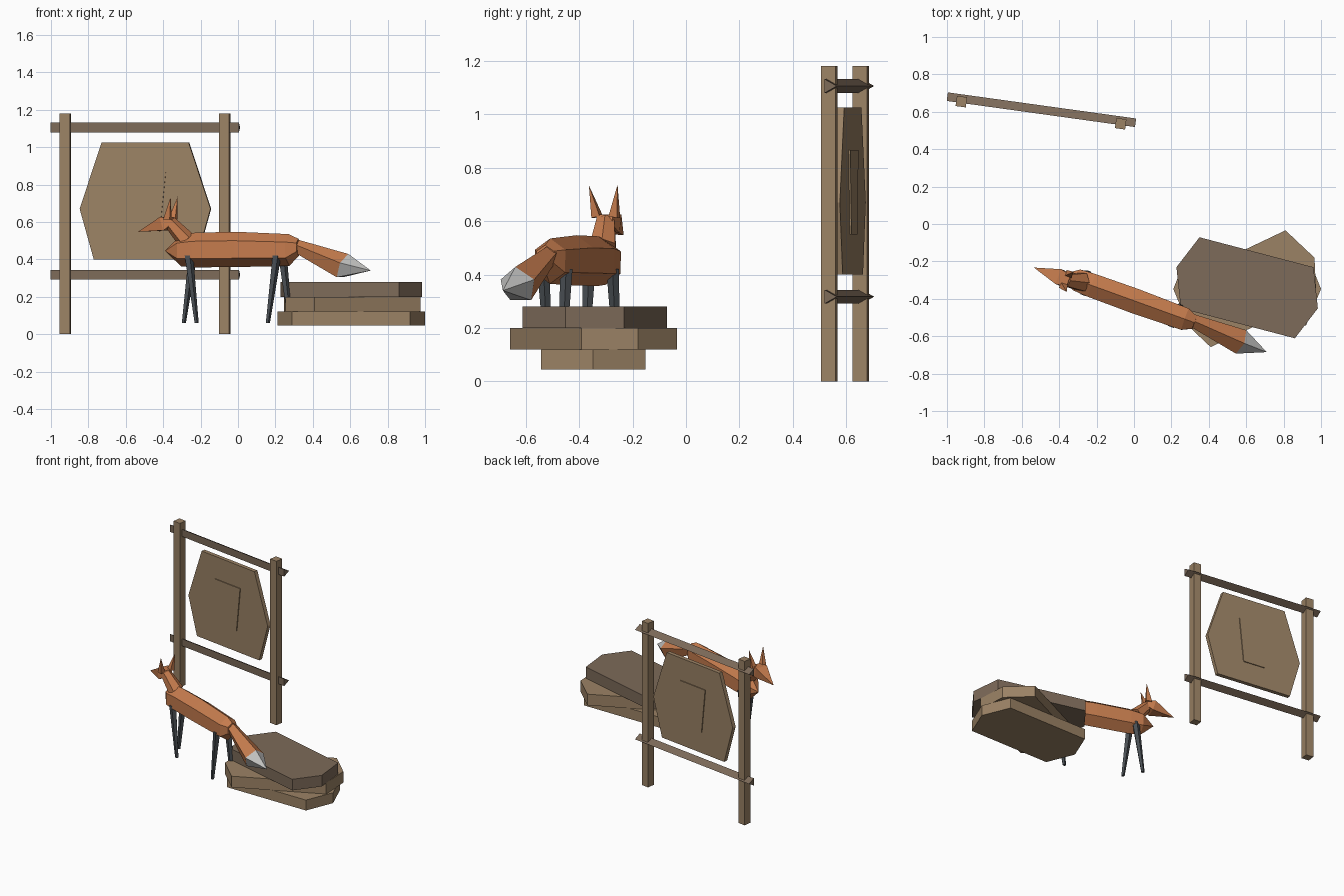
import bpy, bmesh, math
from mathutils import Vector, Matrix

if "Cube" in bpy.data.objects:
    bpy.data.objects.remove(bpy.data.objects["Cube"])

def material(name, rgb):
    m = bpy.data.materials.new(name)
    m.diffuse_color = (*rgb, 1)
    m.use_nodes = True
    m.node_tree.nodes["Principled BSDF"].inputs["Base Color"].default_value = m.diffuse_color
    return m

LIGHT = material("light_wood", (0.33, 0.225, 0.13))
DARK = material("dark_wood", (0.205, 0.145, 0.10))
ORANGE = material("orange_fur", (0.56, 0.20, 0.075))
GREY = material("tail_tip_grey", (0.54, 0.54, 0.53))
CHARCOAL = material("charcoal", (0.068, 0.078, 0.088))

def finish(name, bm, mat, matrix=None):
    if matrix:
        bm.transform(matrix)
    bmesh.ops.recalc_face_normals(bm, faces=bm.faces)
    me = bpy.data.meshes.new(name)
    bm.to_mesh(me)
    bm.free()
    me.materials.append(mat)
    ob = bpy.data.objects.new(name, me)
    bpy.context.collection.objects.link(ob)
    return ob

def prism(name, outline, offset, mat, matrix=None):
    """Extrude a closed outline of 3D points by an offset."""
    bm = bmesh.new()
    a = [bm.verts.new(p) for p in outline]
    b = [bm.verts.new(Vector(p) + Vector(offset)) for p in outline]
    bm.faces.new(a)
    bm.faces.new(b)
    for i in range(len(a)):
        j = (i + 1) % len(a)
        bm.faces.new((a[i], a[j], b[j], b[i]))
    return finish(name, bm, mat, matrix)

def loft(name, sections, sides, mat, phase=0.0, axis=None):
    """Sections are (centre, half width, half height); zero size makes a point."""
    bm = bmesh.new()
    d = Vector(axis) if axis else Vector(sections[-1][0]) - Vector(sections[0][0])
    d.normalize()
    side = d.cross(Vector((0, 0, 1))) if abs(d.z) < 0.9 else Vector((0.94, -0.34, 0))
    side.normalize()
    up = side.cross(d)
    rings = []
    for c, w, h in sections:
        if w == 0:
            rings.append([bm.verts.new(c)])
            continue
        ring = []
        for i in range(sides):
            t = 2 * math.pi * i / sides + phase
            ring.append(bm.verts.new(Vector(c) + side * w * math.sin(t) + up * h * math.cos(t)))
        rings.append(ring)
    for a, b in zip(rings, rings[1:]):
        for i in range(sides):
            j = (i + 1) % sides
            vs = [a[i % len(a)], a[j % len(a)], b[j % len(b)], b[i % len(b)]]
            bm.faces.new(list(dict.fromkeys(vs)))
    for r in (rings[0], rings[-1]):
        if len(r) > 2:
            bm.faces.new(r)
    return finish(name, bm, mat)

# Sign frame: two posts, two triangular rails, board and raised panel
FRAME = Matrix.Translation((-0.495, 0.61, 0)) @ Matrix.Rotation(math.radians(-7.9), 4, 'Z')
P = 0.0275
for label, x in (("left", -0.43), ("right", 0.43)):
    base = [(x - P, -0.015 - P, 0), (x + P, -0.015 - P, 0),
            (x + P, -0.015 + P, 0), (x - P, -0.015 + P, 0)]
    prism(label + "_post", base, (0, 0, 1.18), LIGHT, FRAME)
for label, z in (("lower", 0.317), ("upper", 1.105)):
    tri = [(-0.508, -0.022, z - 0.026), (-0.508, -0.022, z + 0.026), (-0.508, 0.024, z)]
    prism(label + "_rail", tri, (1.016, 0, 0), DARK, FRAME)
board = [(-0.353, 0.67), (-0.235, 1.025), (0.235, 1.025), (0.353, 0.67), (0.277, 0.4), (-0.277, 0.4)]
prism("board", [(x, -0.014, z) for x, z in board], (0, 0.028, 0), LIGHT, FRAME)
panel = [(-0.112, 0.865), (0.112, 0.865), (0.08, 0.55), (-0.08, 0.55)]
prism("panel", [(x, -0.02, z) for x, z in panel], (0, 0.04, 0), LIGHT, FRAME)

# Stacked slabs: point-symmetric hexagons (centre, half of the outline)
slabs = (
    ("bottom_slab", (0.605, -0.347), [(0.395, 0), (0.315, 0.195), (-0.315, 0.195)], 0.045, 0.12, LIGHT),
    ("middle_slab", (0.61, -0.346), [(0.365, -0.044), (0.355, 0.166), (0.20, 0.312)], 0.12, 0.2, LIGHT),
    ("top_slab", (0.605, -0.341), [(0.378, -0.11), (0.355, 0.11), (-0.255, 0.27)], 0.2, 0.28, DARK),
)
for name, (cx, cy), half, z0, z1, mat in slabs:
    pts = half + [(-x, -y) for x, y in half]
    prism(name, [(cx + x, cy + y, z0) for x, y in pts], (0, 0, z1 - z0), mat)

# Fox body, along an axis turned in plan
AXIS = Vector((0.94, -0.34, 0)).normalized()
LATERAL = Vector((0.34, 0.94, 0)).normalized()

def along(s, lat=0.0, z=0.45):
    return Vector((0, -0.41, z)) + AXIS * s + LATERAL * lat

loft("body", [(along(-0.415, z=0.445), 0, 0),
              (along(-0.325, z=0.445), 0.068, 0.083),
              (along(-0.24, z=0.45), 0.074, 0.093),
              (along(0.0, z=0.453), 0.077, 0.094),
              (along(0.29, z=0.45), 0.07, 0.085),
              (along(0.345, z=0.465), 0.04, 0.045)], 6, ORANGE)

# Tail and pale tip
tail_end = (0.565, -0.627, 0.36)
loft("tail", [((0.30, -0.51, 0.475), 0.035, 0.035), (tail_end, 0.072, 0.074)], 5, ORANGE)
tail_axis = Vector(tail_end) - Vector((0.30, -0.51, 0.475))
loft("tail_tip", [(tail_end, 0.072, 0.074), ((0.71, -0.685, 0.34), 0, 0)], 5, GREY, axis=tail_axis)

# Neck, head and ears
loft("neck", [((-0.275, -0.31, 0.50), 0.055, 0.05),
              ((-0.365, -0.30, 0.60), 0.038, 0.035)], 6, ORANGE)
loft("head", [((-0.345, -0.305, 0.607), 0.045, 0.026),
              ((-0.395, -0.285, 0.59), 0.06, 0.052),
              ((-0.535, -0.233, 0.547), 0, 0)], 4, ORANGE, math.pi / 4)
for label, base, tip in (("right", (-0.378, -0.332, 0.615), (-0.36, -0.363, 0.733)),
                         ("left", (-0.348, -0.268, 0.615), (-0.322, -0.256, 0.736))):
    loft(label + "_ear", [(base, 0.027, 0.024), (tip, 0, 0)], 4, ORANGE, math.pi / 4)

# Tapered legs, splayed along the body
for name, s, lat, shift in (("front_right_leg", -0.265, -0.045, 0.045),
                            ("front_left_leg", -0.275, 0.045, -0.05),
                            ("rear_right_leg", 0.235, -0.045, -0.05),
                            ("rear_left_leg", 0.235, 0.045, 0.045)):
    loft(name, [(along(s, lat, 0.42), 0.025, 0.025),
                (along(s + shift, lat, 0.06), 0.012, 0.012)], 5, CHARCOAL)
